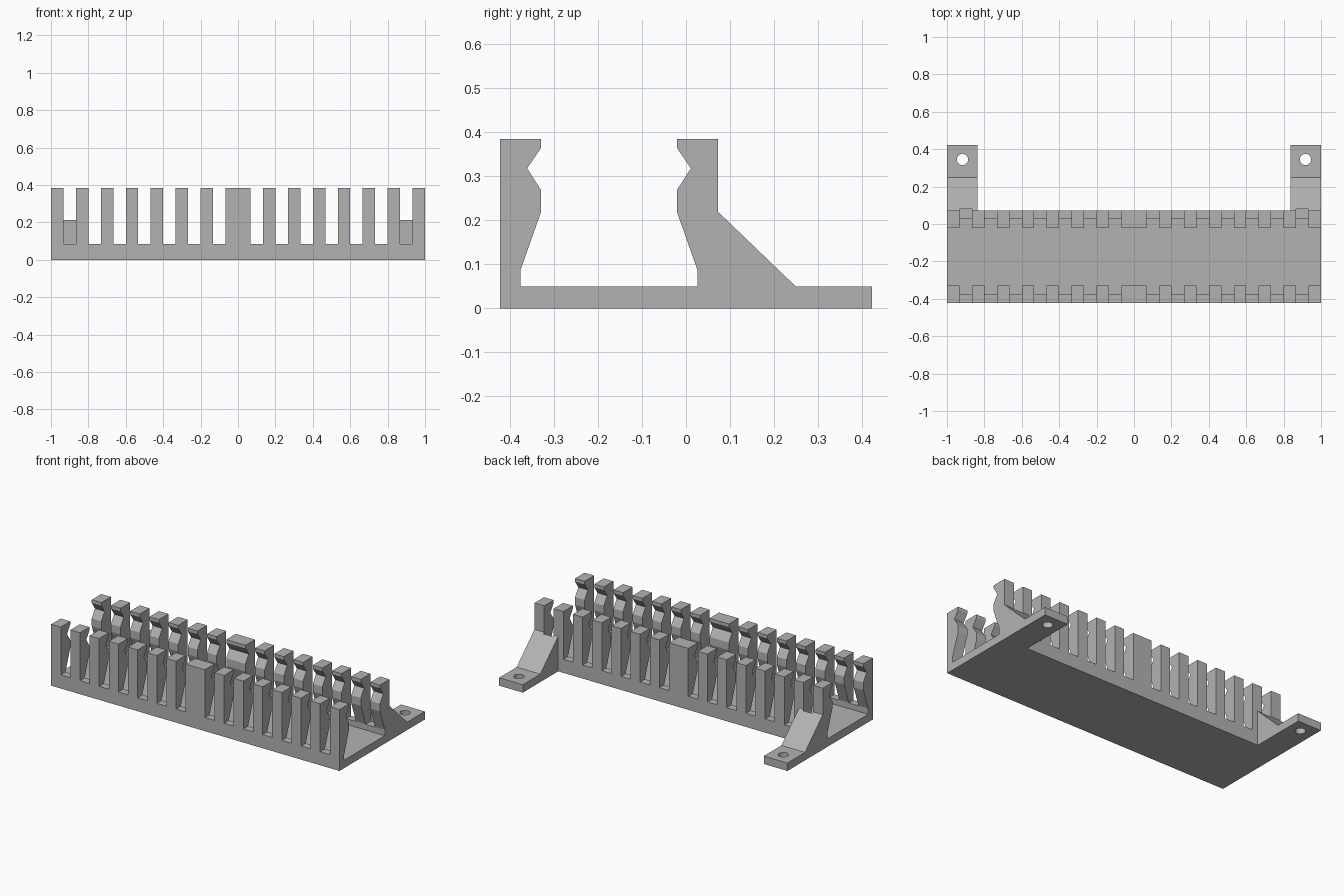
import bpy
import bmesh
from mathutils import Matrix

cube = bpy.data.objects.get("Cube")
if cube:
    bpy.data.objects.remove(cube, do_unlink=True)

grey = bpy.data.materials.new("plain grey")
grey.use_nodes = True
colour = (0.45, 0.45, 0.45, 1)
grey.diffuse_color = colour
grey.node_tree.nodes["Principled BSDF"].inputs["Base Color"].default_value = colour


def make_object(name, bm):
    bmesh.ops.recalc_face_normals(bm, faces=bm.faces)
    mesh = bpy.data.meshes.new(name)
    bm.to_mesh(mesh)
    bm.free()
    mesh.materials.append(grey)
    obj = bpy.data.objects.new(name, mesh)
    bpy.context.collection.objects.link(obj)
    return obj


def extrude_profile(name, profile, x0, x1):
    """Extrude a (y, z) outline along x."""
    bm = bmesh.new()
    face = bm.faces.new([bm.verts.new((x0, y, z)) for y, z in profile])
    result = bmesh.ops.extrude_face_region(bm, geom=[face])
    verts = [v for v in result["geom"] if isinstance(v, bmesh.types.BMVert)]
    bmesh.ops.translate(bm, verts=verts, vec=(x1 - x0, 0, 0))
    return make_object(name, bm)


def combine(target, other, operation):
    """Apply a boolean and discard the helper."""
    other.hide_render = True
    mod = target.modifiers.new("boolean", 'BOOLEAN')
    mod.operation, mod.solver, mod.object = operation, 'EXACT', other
    bpy.context.view_layer.objects.active = target
    bpy.ops.object.modifier_apply(modifier=mod.name)
    bpy.data.objects.remove(other, do_unlink=True)


# Channel: front wall outline, mirrored for the rear wall
MID_Y = -0.175
wall = [(-0.423, 0), (-0.423, 0.385), (-0.329, 0.385), (-0.329, 0.365),
        (-0.361, 0.318), (-0.329, 0.268), (-0.329, 0.22),
        (-0.376, 0.087), (-0.376, 0.05)]
outline = wall + [(2 * MID_Y - y, z) for y, z in reversed(wall)]
channel = extrude_profile("slotted_cable_channel", outline, -1, 1)

# Sloped mounting brackets at both ends, overlapping the rear wall
bracket = [(0.05, 0), (0.05, 0.219), (0.073, 0.219), (0.249, 0.05),
           (0.423, 0.05), (0.423, 0)]
for x0, x1 in ((-1, -0.836), (0.836, 1)):
    combine(channel, extrude_profile("bracket", bracket, x0, x1), 'UNION')

# Slots through both walls, leaving a double-width finger in the middle
PITCH = 2 / 30
FLOOR, TOP, FRONT, BACK = 0.085, 0.5, -0.5, 0.08
bm = bmesh.new()
for side in (-1, 1):
    for i in range(7):
        x = side * (2 * i + 1.5) * PITCH
        place = Matrix.Translation((x, (FRONT + BACK) / 2, (FLOOR + TOP) / 2))
        size = Matrix.Diagonal((PITCH, BACK - FRONT, TOP - FLOOR, 1))
        bmesh.ops.create_cube(bm, size=1, matrix=place @ size)
combine(channel, make_object("slot_cutter", bm), 'DIFFERENCE')

# Screw holes in the bracket feet
bm = bmesh.new()
for side in (-1, 1):
    bmesh.ops.create_cone(bm, cap_ends=True, segments=24, radius1=0.03,
                          radius2=0.03, depth=0.3,
                          matrix=Matrix.Translation((side * 0.917, 0.345, 0)))
combine(channel, make_object("hole_cutter", bm), 'DIFFERENCE')
